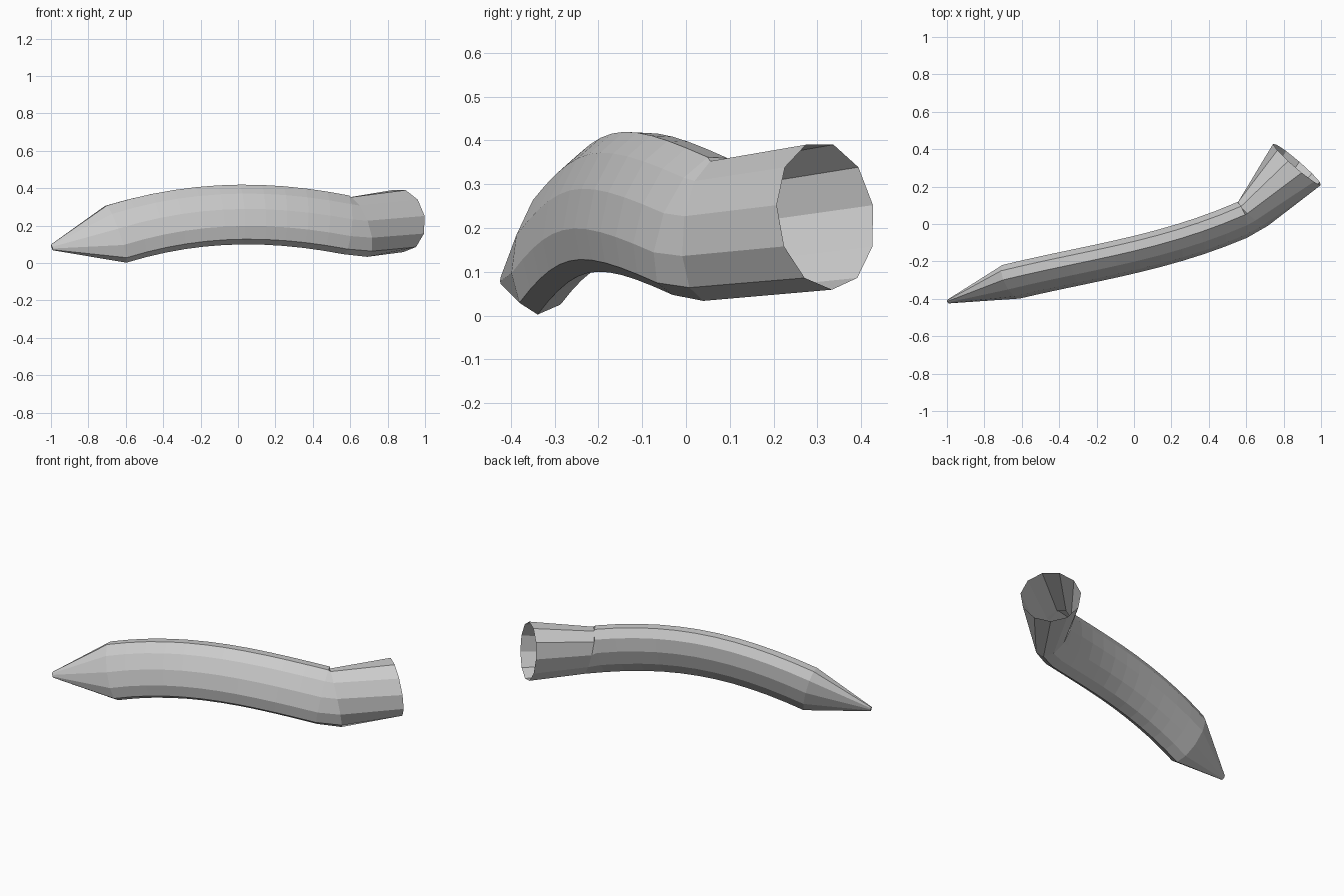
import bpy, bmesh, math
from mathutils import Vector
from mathutils.geometry import interpolate_bezier

if "Cube" in bpy.data.objects:
    bpy.data.objects.remove(bpy.data.objects["Cube"])

SIDES = 11


def add_ring(bm, centre, direction, half_width, half_height, roll=0, phase=0):
    """Elliptical ring facing a direction; roll leans the ellipse, phase shifts its vertices."""
    n = Vector(direction).normalized()
    side = n.cross(Vector((0, 0, 1))).normalized()
    up = side.cross(n)
    c, s = math.cos(math.radians(roll)), math.sin(math.radians(roll))
    side, up = side * c + up * s, up * c - side * s
    verts = []
    for k in range(SIDES):
        a = math.radians(phase - 90) + 2 * math.pi * k / SIDES
        verts.append(bm.verts.new(Vector(centre) + side * half_width * math.cos(a)
                                  + up * half_height * math.sin(a)))
    return verts


# Curved centre line of the body
p0, p3 = Vector((-0.652, -0.306, 0.158)), Vector((0.575, 0.022, 0.207))
p1 = p0 + 0.42 * Vector((1, 0.24, 0.305))
p2 = p3 - 0.42 * Vector((1, 0.43, -0.195))
path = interpolate_bezier(p0, p1, p2, p3, 12)

bm = bmesh.new()
# Pointed tip
rings = [add_ring(bm, (-0.995, -0.415, 0.084), (1, 0.25, 0.29), 0.009, 0.017, 20, -9)]
# Flattened, leaning body
for i, p in enumerate(path):
    if i == 0:
        d = p1 - p0
    elif i == len(path) - 1:
        d = p3 - p2
    else:
        d = path[i + 1] - path[i - 1]
    rings.append(add_ring(bm, p, d, 0.086, 0.17, 20, -9))
# Bend and open round mouth
rings.append(add_ring(bm, (0.638, 0.057, 0.195), (0.69, 0.70, 0.15), 0.088, 0.172, 21, -8))
rings.append(add_ring(bm, (0.872, 0.319, 0.228), (0.649, 0.753, 0.11), 0.17, 0.17))

# Skin the rings and close the tip
for a, b in zip(rings, rings[1:]):
    for k in range(SIDES):
        j = (k + 1) % SIDES
        bm.faces.new((a[k], a[j], b[j], b[k]))
bm.faces.new(rings[0][::-1])
bmesh.ops.recalc_face_normals(bm, faces=bm.faces)

mesh = bpy.data.meshes.new("curved_horn")
bm.to_mesh(mesh)
bm.free()
horn = bpy.data.objects.new("curved_horn", mesh)
bpy.context.collection.objects.link(horn)
